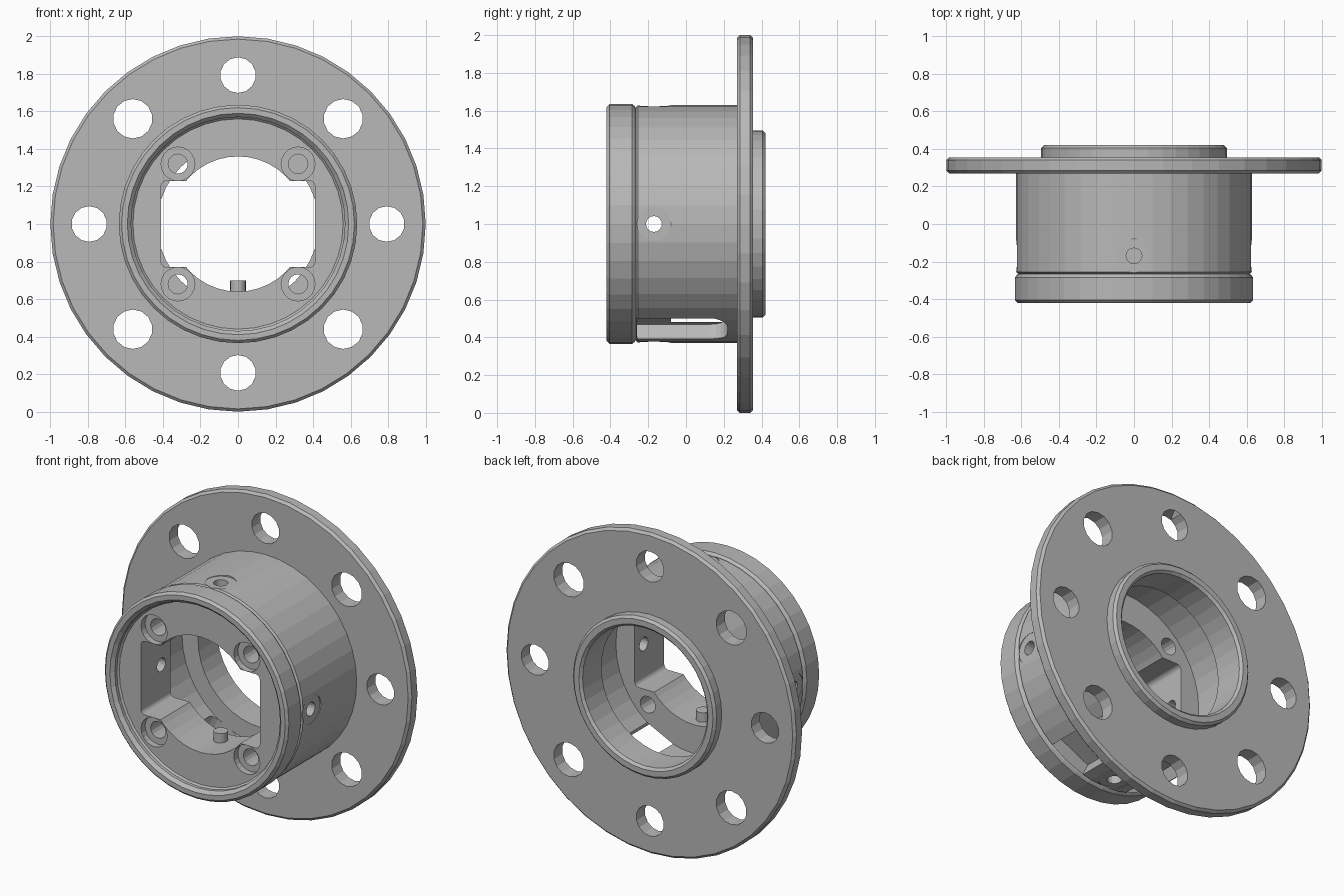
import bpy, bmesh, math
from mathutils import Matrix, Vector

if "Cube" in bpy.data.objects:
    bpy.data.objects.remove(bpy.data.objects["Cube"])

SEGMENTS = 40
CENTRE = Vector((0, 0, 1))

steel = bpy.data.materials.new("grey_steel")
steel.use_nodes = True
steel.diffuse_color = (0.48, 0.48, 0.48, 1)
steel.node_tree.nodes["Principled BSDF"].inputs["Base Color"].default_value = (0.48, 0.48, 0.48, 1)


def finish(bm, name):
    bmesh.ops.recalc_face_normals(bm, faces=bm.faces)
    mesh = bpy.data.meshes.new(name)
    bm.to_mesh(mesh)
    bm.free()
    mesh.materials.append(steel)
    obj = bpy.data.objects.new(name, mesh)
    bpy.context.collection.objects.link(obj)
    return obj


def lathe(profile, name):
    """Revolve a closed (radius, y) profile about the horizontal axis."""
    bm = bmesh.new()
    rings = []
    for i in range(SEGMENTS):
        a = math.tau * i / SEGMENTS
        rings.append([bm.verts.new((r * math.cos(a), y, 1 + r * math.sin(a))) for r, y in profile])
    count = len(profile)
    for i, ring in enumerate(rings):
        following = rings[(i + 1) % SEGMENTS]
        for j in range(count):
            k = (j + 1) % count
            bm.faces.new((ring[j], ring[k], following[k], following[j]))
    return finish(bm, name)


def cut(cutter):
    """Subtract a cutter from the hub, then discard it."""
    cutter.hide_render = True
    mod = hub.modifiers.new("cut", "BOOLEAN")
    mod.operation = "DIFFERENCE"
    mod.solver = "EXACT"
    mod.object = cutter
    bpy.context.view_layer.objects.active = hub
    bpy.ops.object.modifier_apply(modifier=mod.name)
    bpy.data.objects.remove(cutter)


def drill(start, end, radius, sides=16):
    start, end = Vector(start), Vector(end)
    axis = end - start
    turn = axis.to_track_quat("Z", "Y").to_matrix().to_4x4()
    bm = bmesh.new()
    bmesh.ops.create_cone(bm, cap_ends=True, segments=sides, radius1=radius, radius2=radius,
                          depth=axis.length, matrix=Matrix.Translation((start + end) / 2) @ turn)
    cut(finish(bm, "drill_cutter"))


def mill(size, centre, angle, bevel, rounded):
    """Cut a box, rounding the chosen edges, turned about the hub axis."""
    bm = bmesh.new()
    bmesh.ops.create_cube(bm, size=1, matrix=Matrix.Diagonal((*size, 1)))
    edges = [e for e in bm.edges if rounded(e)]
    bmesh.ops.bevel(bm, geom=edges, offset=bevel, segments=5, profile=0.5, affect="EDGES")
    place = Matrix.Translation(CENTRE) @ Matrix.Rotation(angle, 4, "Y") @ Matrix.Translation(centre)
    bmesh.ops.transform(bm, matrix=place, verts=bm.verts)
    cut(finish(bm, "mill_cutter"))


def along(edge, axis):
    return abs(edge.verts[0].co[axis] - edge.verts[1].co[axis]) > 0.01


# Turned hub: front collar, groove, body, flange, rear boss, bore and cavity
hub = lathe([
    (0.36, -0.37), (0.56, -0.37), (0.57, -0.38), (0.57, -0.40), (0.59, -0.42),
    (0.62, -0.42), (0.635, -0.405), (0.635, -0.285), (0.625, -0.272), (0.615, -0.266),
    (0.63, -0.255), (0.63, 0.27), (0.985, 0.27), (1.0, 0.285), (1.0, 0.34),
    (0.985, 0.355), (0.495, 0.355), (0.495, 0.405), (0.48, 0.42), (0.445, 0.42),
    (0.43, 0.405), (0.43, 0.22), (0.54, 0.22), (0.54, -0.08), (0.36, -0.08),
], "flanged_hub")

# Flat-sided opening in the front plate, with rounded corners
mill((0.82, 0.5, 0.46), (0, -0.27, 0), 0, 0.03, lambda e: along(e, 1))

# Slots in the lower left and lower right of the body wall
for side in (-1, 1):
    mill((0.25, 0.48, 0.3), (0, -0.02, -0.68), -side * math.radians(26), 0.09,
         lambda e: along(e, 2) and e.verts[0].co.y > 0)

# Ring of flange bolt holes, the diagonal ones slightly larger
for i in range(8):
    a = math.tau * i / 8
    x, z = 0.793 * math.cos(a), 1 + 0.793 * math.sin(a)
    drill((x, 0.2, z), (x, 0.45, z), 0.105 if i % 2 else 0.095, 14)

# Four screw holes with spot faces in the front plate
for sx in (-1, 1):
    for sz in (-1, 1):
        x, z = 0.32 * sx, 1 + 0.32 * sz
        drill((x, -0.5, z), (x, -0.33, z), 0.09, 20)
        drill((x, -0.5, z), (x, 0.0, z), 0.052)

# Four radial set-screw holes with shallow spot faces
for i in range(4):
    a = math.tau * i / 4
    out = Vector((math.cos(a), 0, math.sin(a)))
    base = CENTRE + Vector((0, -0.17, 0))
    drill(base + out * 0.621, base + out * 0.8, 0.09, 20)
    drill(base + out * 0.3, base + out * 0.8, 0.042)
